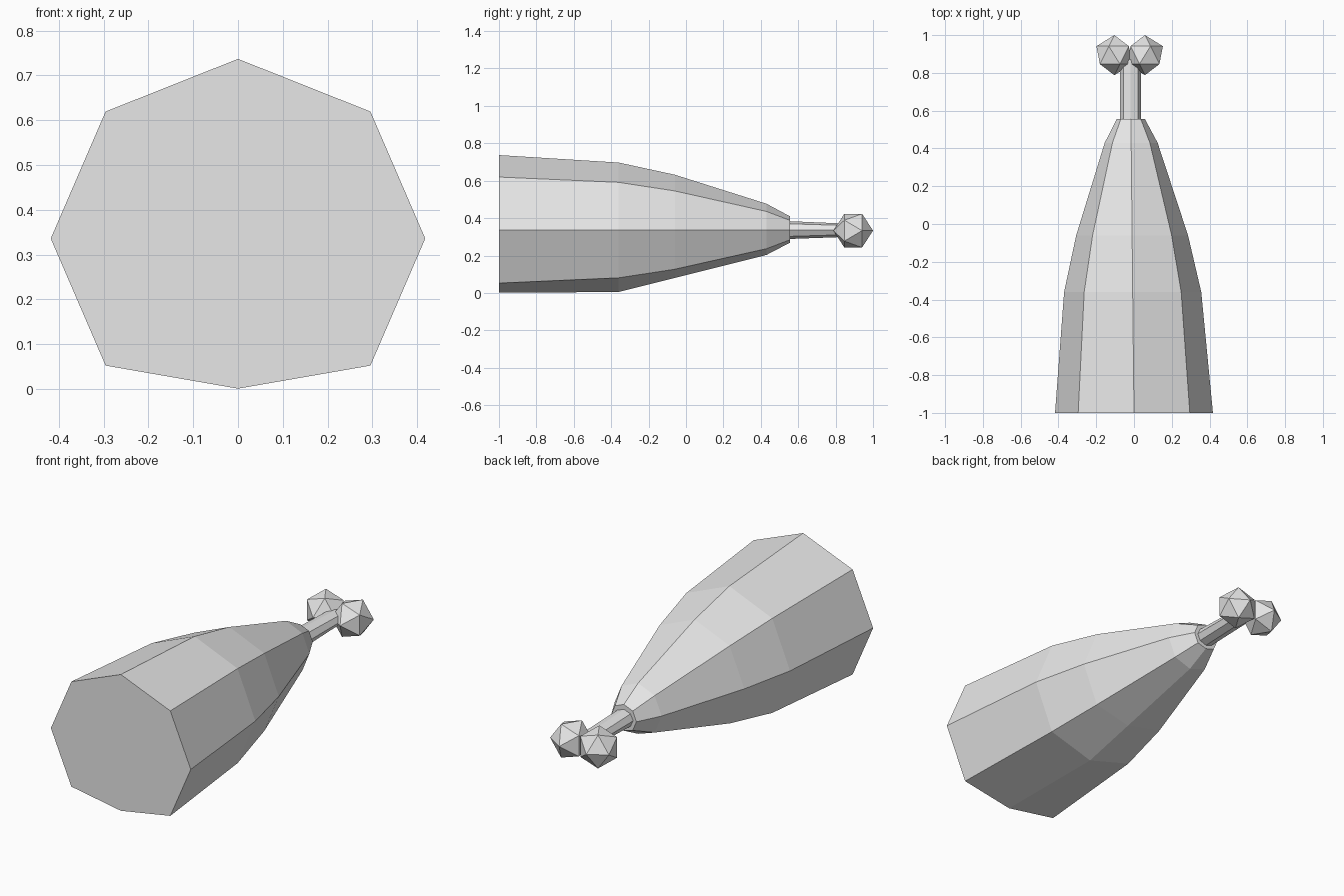
import bpy, bmesh
from math import sin, cos, pi
from mathutils import Matrix

cube = bpy.data.objects.get("Cube")
if cube:
    bpy.data.objects.remove(cube, do_unlink=True)

grey = bpy.data.materials.new("plain grey")
grey.use_nodes = True
COLOUR = (0.8, 0.8, 0.8, 1)
grey.diffuse_color = COLOUR
grey.node_tree.nodes["Principled BSDF"].inputs["Base Color"].default_value = COLOUR

AXIS_Z = 0.336
SIDES = 8


def finish(name, bm):
    bmesh.ops.recalc_face_normals(bm, faces=bm.faces)
    mesh = bpy.data.meshes.new(name)
    bm.to_mesh(mesh)
    bm.free()
    mesh.materials.append(grey)
    obj = bpy.data.objects.new(name, mesh)
    bpy.context.collection.objects.link(obj)
    return obj


def loft(name, rings):
    """Join octagons along y; each is (y, centre x, x radius, z radius, depth of lowest corner)."""
    bm = bmesh.new()
    loops = []
    for y, cx, rx, rz, low in rings:
        loop = []
        for i in range(SIDES):
            a = 2 * pi * i / SIDES
            z = -low if i == SIDES * 3 // 4 else rz * sin(a)
            loop.append(bm.verts.new((cx + rx * cos(a), y, AXIS_Z + z)))
        loops.append(loop)
    for a, b in zip(loops, loops[1:]):
        for i in range(SIDES):
            j = (i + 1) % SIDES
            bm.faces.new((a[i], a[j], b[j], b[i]))
    bm.faces.new(loops[0])
    bm.faces.new(loops[-1])
    return finish(name, bm)


# Tapering body, flattened underneath
loft("meat_body", [
    (-1.00, 0.0, 0.418, 0.401, 0.335),
    (-0.36, -0.007, 0.363, 0.361, 0.331),
    (-0.06, -0.010, 0.296, 0.296, 0.256),
    (0.43, -0.015, 0.140, 0.141, 0.133),
    (0.555, -0.017, 0.075, 0.074, 0.068),
])

# Thin shaft
loft("bone_shaft", [
    (0.54, -0.018, 0.055, 0.048, 0.048),
    (0.87, -0.018, 0.055, 0.034, 0.036),
])

# Pair of knobs, mirrored about the shaft
for name, x, side in (("left_knob", 0.058, 1), ("right_knob", -0.104, -1)):
    bm = bmesh.new()
    bmesh.ops.create_icosphere(bm, subdivisions=1, radius=0.106)
    move = (Matrix.Translation((x, 0.894, 0.333))
            @ Matrix.Diagonal((side, 1, 1, 1))
            @ Matrix.Rotation(-pi / 2, 4, "X"))
    bmesh.ops.transform(bm, matrix=move, verts=bm.verts)
    finish(name, bm)
